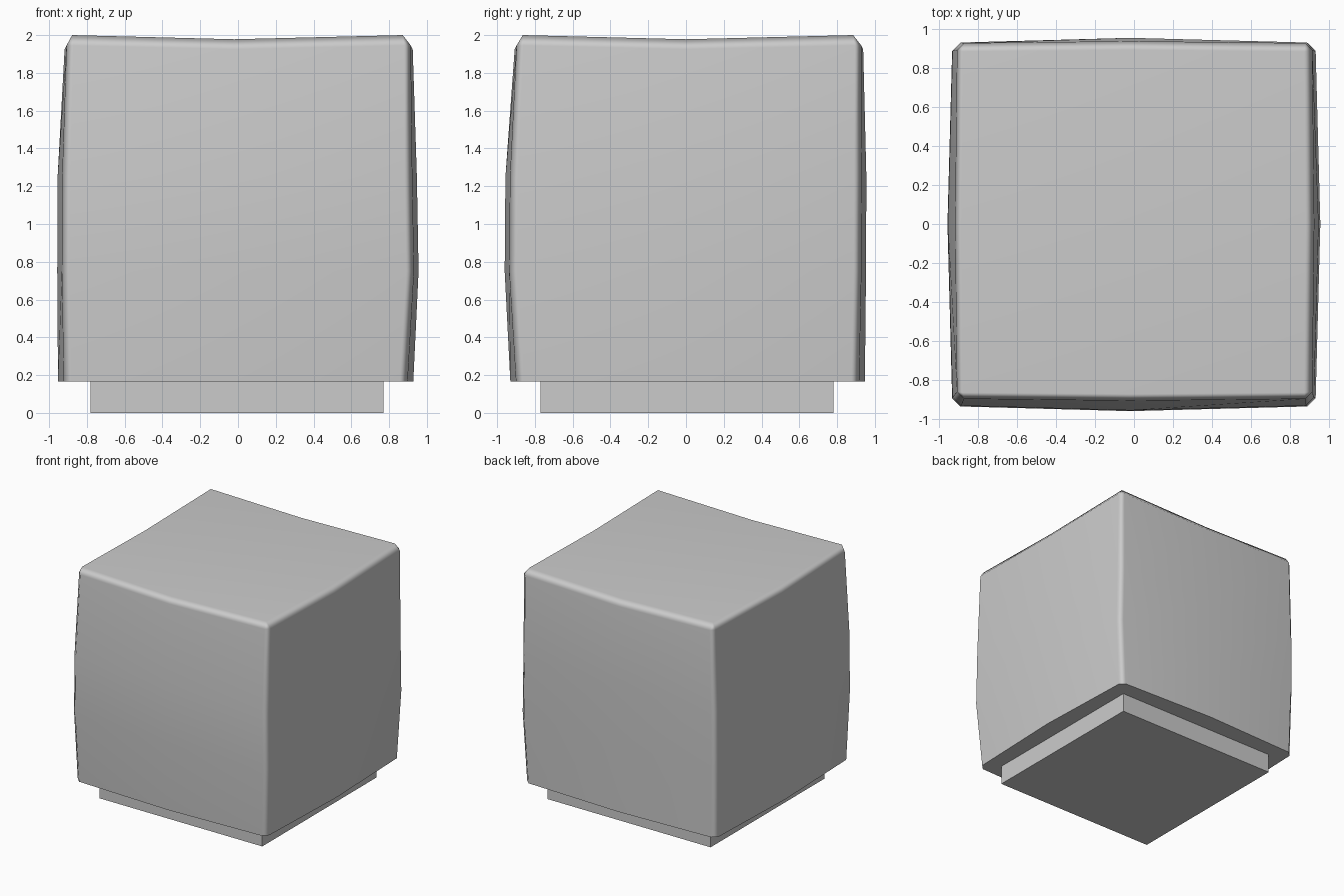
import bpy, bmesh, math

if "Cube" in bpy.data.objects:
    bpy.data.objects.remove(bpy.data.objects["Cube"])


def ring(bm, z, left, right, front, back, inset, chamfer, dip=0.0):
    """Closed loop: bulged mid-side points and chamfered corners."""
    l, r, f, b = left + inset, right - inset, front + inset, back - inset
    c, m = chamfer, -0.02
    pts = [(m, front, z - dip), (r - c, f, z), (r, f + c, z),
           (right, 0, z - dip), (r, b - c, z), (r - c, b, z),
           (m, back, z - dip), (l + c, b, z), (l, b - c, z),
           (left, 0, z - dip), (l, f + c, z), (l + c, f, z)]
    return [bm.verts.new(p) for p in pts]


def finish(bm, name):
    bmesh.ops.remove_doubles(bm, verts=bm.verts[:], dist=0.0005)
    bmesh.ops.recalc_face_normals(bm, faces=bm.faces[:])
    mesh = bpy.data.meshes.new(name)
    bm.to_mesh(mesh)
    bm.free()
    obj = bpy.data.objects.new(name, mesh)
    bpy.context.collection.objects.link(obj)
    return obj


# Puffed cushion body: rings from the bottom up to the softened top edge
bm = bmesh.new()
levels = [
    (0.165, -0.953, 0.928, -0.930, 0.947, 0.030, 0.042),
    (0.75, -0.957, 0.956, -0.960, 0.953, 0.024, 0.042),
    (1.25, -0.955, 0.947, -0.956, 0.955, 0.024, 0.042),
    (1.945, -0.918, 0.925, -0.907, 0.938, 0.010, 0.036, 0.020),
    (2.0, -0.886, 0.880, -0.872, 0.893, 0.008, 0.0, 0.022),
]
rings = [ring(bm, *lv) for lv in levels]
for lo, hi in zip(rings, rings[1:]):
    for i in range(12):
        j = (i + 1) % 12
        quad = [lo[i], lo[j], hi[j], hi[i]]
        bm.faces.new(quad)
bm.faces.new(rings[0][::-1])

# Sagging top split into four panels
top = rings[-1]
centre = bm.verts.new((-0.01, 0, 1.972))
for k in range(4):
    a = 3 * k
    bm.faces.new([top[a], top[a + 1], top[a + 2], top[(a + 3) % 12], centre])
body = finish(bm, "cushion_body")

# Smooth shading, with the bottom rim kept sharp
bpy.context.view_layer.objects.active = body
body.select_set(True)
bpy.ops.object.shade_smooth_by_angle(angle=math.radians(65))
body.select_set(False)
weighted = body.modifiers.new("weighted_normals", 'WEIGHTED_NORMAL')
weighted.keep_sharp = True

# Recessed square plinth
bpy.ops.mesh.primitive_cube_add(size=1, location=(-0.006, 0.006, 0.0825))
base = bpy.context.object
base.name = "plinth_base"
base.scale = (1.55, 1.55, 0.165)
